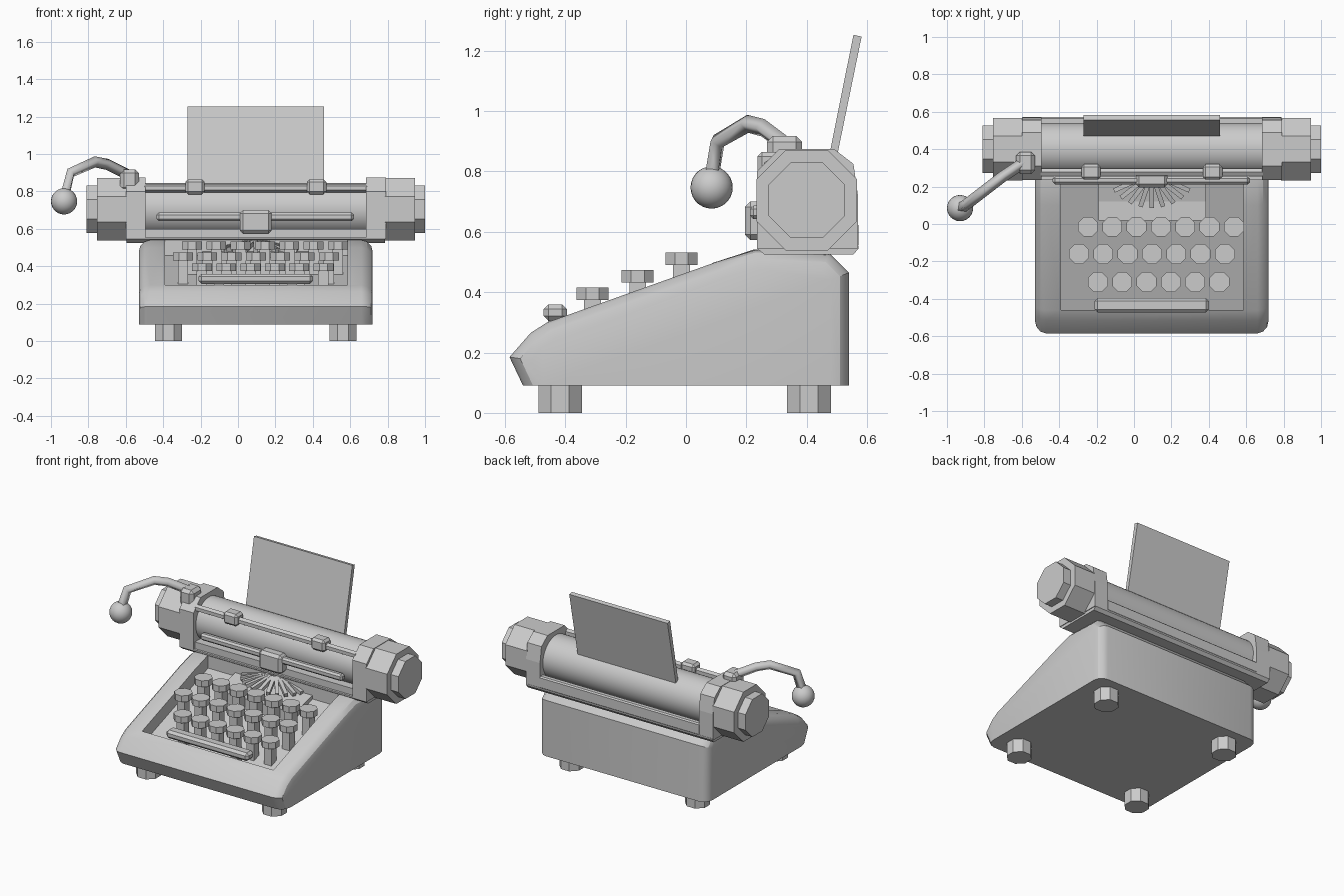
import bpy, bmesh, math
from mathutils import Matrix, Vector

if "Cube" in bpy.data.objects:
    bpy.data.objects.remove(bpy.data.objects["Cube"])

CX = 0.095          # symmetry centre of body and carriage
CY, CZ = 0.40, 0.705  # platen axis

mat = bpy.data.materials.new("plain_grey")
mat.diffuse_color = (0.6, 0.6, 0.6, 1)
mat.use_nodes = True
mat.node_tree.nodes["Principled BSDF"].inputs["Base Color"].default_value = mat.diffuse_color


def finish(name, bm, smooth=None):
    bmesh.ops.recalc_face_normals(bm, faces=bm.faces)
    me = bpy.data.meshes.new(name)
    bm.to_mesh(me)
    bm.free()
    me.materials.append(mat)
    ob = bpy.data.objects.new(name, me)
    bpy.context.collection.objects.link(ob)
    if smooth:
        shade(ob, smooth)
    return ob


def shade(ob, angle):
    bpy.ops.object.select_all(action='DESELECT')
    ob.select_set(True)
    bpy.context.view_layer.objects.active = ob
    bpy.ops.object.shade_smooth_by_angle(angle=math.radians(angle))


def prism_bm(profile, x0, x1):
    """Extrude a (y, z) profile along x."""
    bm = bmesh.new()
    a = [bm.verts.new((x0, y, z)) for y, z in profile]
    b = [bm.verts.new((x1, y, z)) for y, z in profile]
    n = len(profile)
    bm.faces.new(a)
    bm.faces.new(b[::-1])
    for i in range(n):
        j = (i + 1) % n
        bm.faces.new((a[i], b[i], b[j], a[j]))
    bmesh.ops.recalc_face_normals(bm, faces=bm.faces)
    return bm


def prism(name, profile, x0, x1, smooth=None):
    return finish(name, prism_bm(profile, x0, x1), smooth)


def ring(r, n, cy=CY, cz=CZ):
    """Polygon profile with flat-to-centre distance r."""
    R = r / math.cos(math.pi / n)
    return [(cy + R * math.cos((i + .5) * 2 * math.pi / n),
             cz + R * math.sin((i + .5) * 2 * math.pi / n)) for i in range(n)]


def box(name, x0, x1, y0, y1, z0, z1, bevel=0):
    bm = prism_bm([(y0, z0), (y1, z0), (y1, z1), (y0, z1)], x0, x1)
    if bevel:
        bmesh.ops.bevel(bm, geom=bm.edges[:], offset=bevel, segments=1,
                        affect='EDGES', profile=0.5)
    return finish(name, bm)


def octagon(name, x, y, z0, z1, r):
    """Upright eight-sided post with flats facing the axes."""
    bm = bmesh.new()
    R = r / math.cos(math.pi / 8)
    m = Matrix.Translation((x, y, (z0 + z1) / 2)) @ Matrix.Rotation(math.pi / 8, 4, 'Z')
    bmesh.ops.create_cone(bm, cap_ends=True, segments=8, radius1=R, radius2=R,
                          depth=z1 - z0, matrix=m)
    return finish(name, bm)


def floor_z(y):
    return 0.21 + (y + 0.46) * 0.352


# body: wedge profile with rounded side edges
wedge = [(-.585, .185), (-.54, .09), (.54, .09), (.54, .465), (.475, .53),
         (.23, .54), (.10, .50), (-.46, .30), (-.515, .265)]
bm = prism_bm(wedge, CX - .625, CX + .625)
rim = [e for e in bm.edges
       if abs(e.verts[0].co.x - e.verts[1].co.x) < 1e-5
       and max(v.co.z for v in e.verts) > .1]
bmesh.ops.bevel(bm, geom=rim, offset=.06, segments=3, affect='EDGES', profile=0.5)
body = finish("body", bm)

# key well cut into the body
well = prism("well_cutter", [(-.46, floor_z(-.46)), (.24, floor_z(.24)), (.24, .8), (-.46, .8)],
             -.39, .585)
well.hide_render = True
mod = body.modifiers.new("well", 'BOOLEAN')
mod.object = well
mod.operation = 'DIFFERENCE'
mod.solver = 'EXACT'
bpy.ops.object.select_all(action='DESELECT')
bpy.context.view_layer.objects.active = body
body.select_set(True)
bpy.ops.object.modifier_apply(modifier="well")
bpy.data.objects.remove(well)
shade(body, 30)

# feet
for sx in (-1, 1):
    for y in (-.417, .408):
        octagon("foot", CX + sx * .467, y, 0, .1, .0725)

# keys on stems
rows = [(-.015, .49, -.246, 7), (-.16, .432, -.294, 7), (-.31, .374, -.193, 6)]
for y, z, x0, n in rows:
    for i in range(n):
        x = x0 + i * .13
        octagon("key", x, y, z, z + .042, .053)
        box("key_stem", x - .028, x + .028, y - .028, y + .028, floor_z(y) - .03, z + .005)

# space bar
box("space_bar", -.21, .40, -.472, -.395, .305, .36, .016)
for x in (-.1, .29):
    box("space_bar_stem", x - .025, x + .025, -.458, -.41, .19, .32)

# type basket and fan of type bars
prism("type_basket", [(.02, .33), (.24, .40), (.24, .48), (.12, .45), (.02, .45)], -.19, .385)
for i in range(11):
    a = math.radians(-75 + 15 * i)
    tip = Vector((CX + .23 * math.sin(a), .27 - .18 * math.cos(a), .485))
    root = Vector((CX + .05 * math.sin(a), .27 - .04 * math.cos(a), .53))
    d = tip - root
    bm = bmesh.new()
    m = Matrix.Translation((tip + root) / 2) @ d.to_track_quat('X', 'Z').to_matrix().to_4x4() \
        @ Matrix.Diagonal((d.length, .024, .024, 1))
    bmesh.ops.create_cube(bm, size=1, matrix=m)
    finish("type_bar", bm)

# carriage base and rear rail
prism("carriage_base", [(.26, .525), (.555, .525), (.572, .545), (.572, .555), (.235, .555), (.235, .545)],
      CX - .69, CX + .69)
box("carriage_tray", CX - .6, CX + .6, .25, .55, .54, .60)
box("rear_rail", CX - .6, CX + .6, .53, .572, .55, .63, .008)

# platen roller
prism("platen", ring(.14, 40), CX - .6, CX + .6, 30)

# end plates and knobs, both sides
plate = [(.235, .545), (.57, .545), (.57, .72), (.555, .825), (.49, .875), (.31, .875), (.235, .80)]
for s in (-1, 1):
    def span(a, b):
        return sorted((CX + s * a, CX + s * b))
    prism("end_plate", plate, *span(.59, .695))
    prism("large_knob", ring(.167, 8), *span(.69, .85))
    prism("small_knob", ring(.126, 8), *span(.845, .905))

# paper bail with two rollers
prism("bail_rod", ring(.02, 6, .278, .818), CX - .595, CX + .595)
for s in (-1, 1):
    x = CX + s * .325
    box("bail_roller", x - .052, x + .052, .237, .32, .785, .865, .015)

# type guide in front of the platen
box("guide_rod", -.435, .62, .212, .255, .642, .687, .012)
box("type_guide", .01, .18, .195, .275, .573, .70, .018)

# paper sheet
prism("paper", [(.460, .78), (.485, .775), (.582, 1.247), (.555, 1.253)], -.27, .46)

# carriage return lever
box("lever_mount", -.63, -.53, .268, .385, .80, .918, .02)
cu = bpy.data.curves.new("lever_path", 'CURVE')
cu.dimensions = '3D'
cu.bevel_depth = .03
cu.bevel_resolution = 0
cu.use_fill_caps = True
path = [(-.58, .335, .885), (-.70, .255, .945), (-.765, .205, .958), (-.895, .105, .90), (-.925, .085, .78)]
sp = cu.splines.new('POLY')
sp.points.add(len(path) - 1)
for p, co in zip(sp.points, path):
    p.co = (*co, 1)
cu.materials.append(mat)
bpy.context.collection.objects.link(bpy.data.objects.new("return_lever", cu))

bm = bmesh.new()
bmesh.ops.create_uvsphere(bm, u_segments=24, v_segments=14, radius=.07,
                          matrix=Matrix.Translation((-.93, .085, .747)))
finish("lever_ball", bm, 40)
